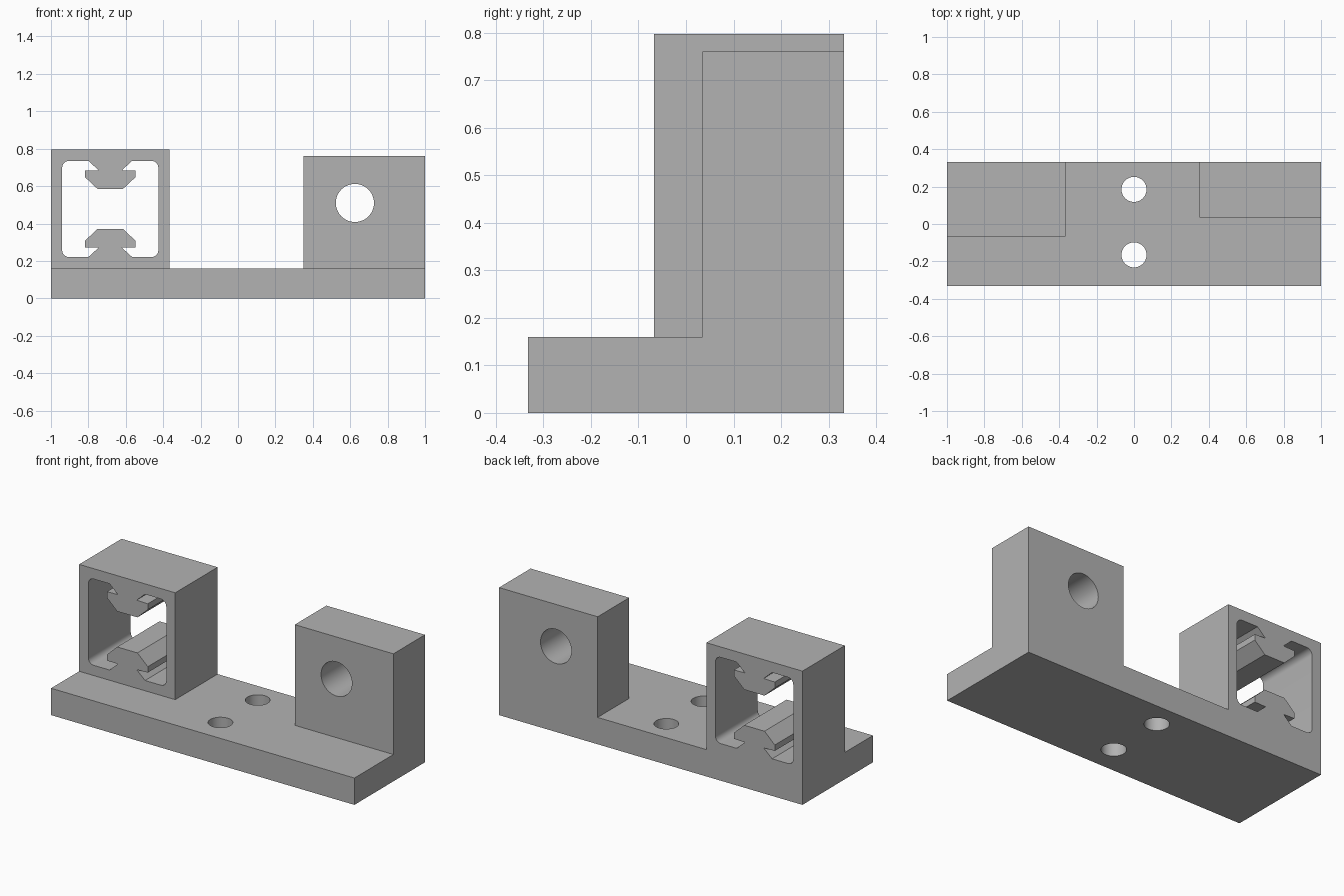
import bpy, bmesh
from math import cos, sin, pi

if "Cube" in bpy.data.objects:
    bpy.data.objects.remove(bpy.data.objects["Cube"], do_unlink=True)

grey = bpy.data.materials.new("plain grey")
grey.use_nodes = True
COLOUR = (0.45, 0.45, 0.45, 1)
grey.diffuse_color = COLOUR
grey.node_tree.nodes["Principled BSDF"].inputs["Base Color"].default_value = COLOUR

BACK = 0.332   # rear plane shared by the base and both uprights


def prism(name, outline, depth):
    """Extrude a closed outline of 3D points along the depth vector."""
    bm = bmesh.new()
    face = bm.faces.new([bm.verts.new(p) for p in outline])
    extruded = bmesh.ops.extrude_face_region(bm, geom=[face])["geom"]
    verts = [v for v in extruded if isinstance(v, bmesh.types.BMVert)]
    bmesh.ops.translate(bm, vec=depth, verts=verts)
    bmesh.ops.recalc_face_normals(bm, faces=bm.faces)
    mesh = bpy.data.meshes.new(name)
    bm.to_mesh(mesh)
    bm.free()
    mesh.materials.append(grey)
    obj = bpy.data.objects.new(name, mesh)
    bpy.context.collection.objects.link(obj)
    return obj


def arc(cx, cy, r, start, end, steps):
    return [(cx + r * cos(start + (end - start) * i / steps),
             cy + r * sin(start + (end - start) * i / steps)) for i in range(steps + 1)]


def circle(cx, cy, r):
    return arc(cx, cy, r, 0, 2 * pi, 48)[:-1]


def along_y(name, outline, y0, y1):
    return prism(name, [(x, y0, z) for x, z in outline], (0, y1 - y0, 0))


def along_z(name, outline, z0, z1):
    return prism(name, [(x, y, z0) for x, y in outline], (0, 0, z1 - z0))


def rect(x0, x1, y0, y1):
    return [(x0, y0), (x1, y0), (x1, y1), (x0, y1)]


# Solid parts: one plate and two uprights flush with its back
body = along_z("bracket", rect(-1, 1, -BACK, BACK), 0, 0.16)
rail_block = along_y("rail_block", rect(-1, -0.367, 0.08, 0.797), -0.067, BACK)
hole_block = along_y("hole_block", rect(0.35, 1, 0.08, 0.76), 0.035, BACK)

# Rail opening: a rounded square with a dovetail tongue at top and bottom
W, H, R = 0.257, 0.257, 0.036
quarter = arc(W - R, H - R, R, 0, pi / 2, 6)
quarter += [(0.117, H), (0.062, 0.207), (0.135, 0.205), (0.135, 0.17), (0.067, 0.106)]
half = quarter + [(-x, z) for x, z in reversed(quarter)]
opening = half + [(-x, -z) for x, z in half]
opening = [(x - 0.683, z + 0.478) for x, z in opening]

cutters = [
    along_y("rail_opening_cutter", opening, -1, 1),
    along_y("round_hole_cutter", circle(0.625, 0.51, 0.102), -1, 1),
    along_z("rear_screw_hole_cutter", circle(0, 0.185, 0.067), -1, 1),
    along_z("front_screw_hole_cutter", circle(0, -0.165, 0.067), -1, 1),
]

# Join the blocks, then cut the openings
steps = [(b, "UNION") for b in (rail_block, hole_block)] + [(c, "DIFFERENCE") for c in cutters]
for tool, operation in steps:
    mod = body.modifiers.new(tool.name, "BOOLEAN")
    mod.object, mod.operation, mod.solver = tool, operation, "EXACT"

bpy.context.view_layer.update()
joined = bpy.data.meshes.new_from_object(
    body.evaluated_get(bpy.context.evaluated_depsgraph_get()))
body.modifiers.clear()
body.data = joined
for tool, _ in steps:
    bpy.data.objects.remove(tool, do_unlink=True)

# Merge flush faces and keep the round holes smooth
bm = bmesh.new()
bm.from_mesh(joined)
bmesh.ops.remove_doubles(bm, verts=bm.verts, dist=0.0001)
bmesh.ops.dissolve_limit(bm, angle_limit=0.01, verts=bm.verts, edges=bm.edges)
bm.to_mesh(joined)
bm.free()
bpy.ops.object.select_all(action="DESELECT")
body.select_set(True)
bpy.context.view_layer.objects.active = body
bpy.ops.object.shade_smooth_by_angle(angle=pi / 6)
